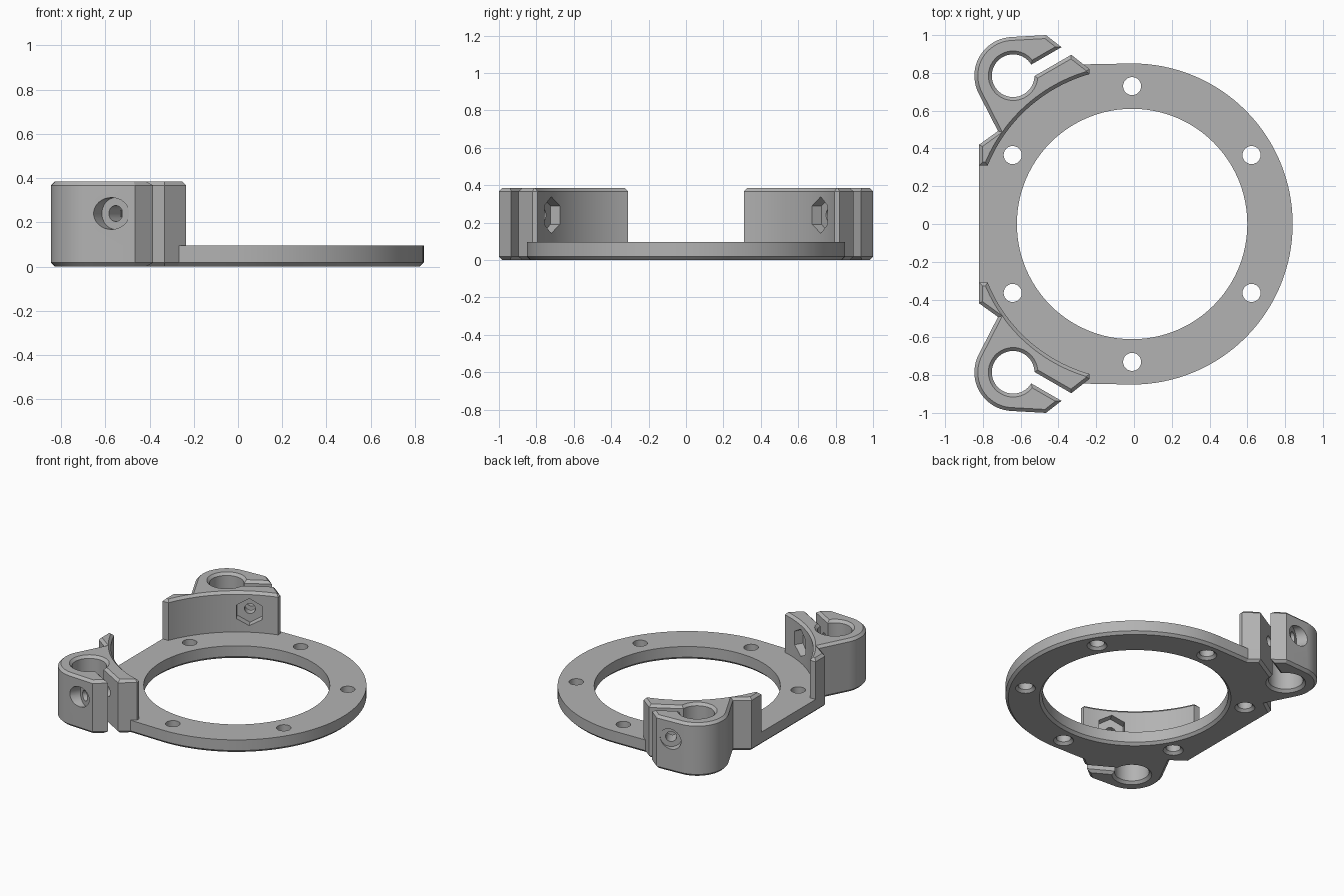
import bpy, bmesh, math
from mathutils import Vector, Matrix

if "Cube" in bpy.data.objects:
    bpy.data.objects.remove(bpy.data.objects["Cube"], do_unlink=True)

GREY = (0.45, 0.45, 0.45, 1)
grey = bpy.data.materials.new("plain grey")
grey.use_nodes = True
grey.diffuse_color = GREY
grey.node_tree.nodes["Principled BSDF"].inputs["Base Color"].default_value = GREY

CHAMFER = 0.018
PLATE_TOP, CLAMP_TOP = 0.095, 0.385
RING = Vector((-0.01, 0))
BOSS = Vector((-0.64, 0.785))
BOSS_R, BORE_R = 0.205, 0.113
SLOT_ANGLE = math.radians(30)
U = Vector((math.cos(SLOT_ANGLE), math.sin(SLOT_ANGLE)))   # along the slot
V = Vector((-U.y, U.x))                                    # across the slot


def arc(center, r, a0, a1, n):
    """Points on an arc, angles in degrees, both ends included."""
    angles = [math.radians(a0 + (a1 - a0) * i / n) for i in range(n + 1)]
    return [center + r * Vector((math.cos(a), math.sin(a))) for a in angles]


def circle(center, r, n, direction=1):
    return arc(center, r, 0, 360 * direction, n)[:-1]


def mirrored(points):
    return [Vector((p.x, -p.y)) for p in reversed(points)]


def inset(points, d):
    """Move a loop by d towards its left, where the material is."""
    out = []
    for i, p in enumerate(points):
        a = (p - points[i - 1]).normalized()
        b = (points[(i + 1) % len(points)] - p).normalized()
        na, nb = Vector((-a.y, a.x)), Vector((-b.y, b.x))
        out.append(p + (na + nb) * d / (1 + na.dot(nb)))
    return out


def prism(name, loops, layers, matrix=Matrix()):
    """Stack the loops through (height, inset) layers and cap both ends."""
    bm = bmesh.new()
    caps = ([], [])
    for loop in loops:
        n = len(loop)
        rows = [[bm.verts.new((p.x, p.y, z)) for p in inset(loop, d)]
                for z, d in layers]
        for low, high in zip(rows, rows[1:]):
            for i in range(n):
                j = (i + 1) % n
                bm.faces.new((low[i], low[j], high[j], high[i]))
        for cap, row in zip(caps, (rows[0], rows[-1])):
            cap += [bm.edges.get((row[i - 1], row[i])) for i in range(n)]
    for cap in caps:
        bmesh.ops.triangle_fill(bm, edges=cap, use_beauty=True)
    bmesh.ops.recalc_face_normals(bm, faces=bm.faces)
    bm.transform(matrix)
    mesh = bpy.data.meshes.new(name)
    bm.to_mesh(mesh)
    bm.free()
    mesh.materials.append(grey)
    obj = bpy.data.objects.new(name, mesh)
    bpy.context.collection.objects.link(obj)
    return obj


def activate(obj):
    bpy.ops.object.select_all(action='DESELECT')
    obj.select_set(True)
    bpy.context.view_layer.objects.active = obj


# Outer side of one clamp: split jaw, keyhole bore, round boss, notch
jaw_tip, wall_tip = Vector((-0.466, 1.0)), Vector((-0.235, 0.82))
edge = wall_tip - jaw_tip
normal = Vector((-edge.y, edge.x))


def slot_mouth(offset):
    start = BOSS + V * offset
    return start + U * (normal.dot(jaw_tip - start) / normal.dot(U))


slot_low, slot_high = -0.058, 0.003
a_low, a_high = [math.degrees(math.asin(s / BORE_R)) + 30 for s in (slot_low, slot_high)]
clamp_side = ([slot_mouth(slot_low)]
              + arc(BOSS, BORE_R, a_low, a_high - 360, 40)
              + [slot_mouth(slot_high), jaw_tip]
              + arc(BOSS, BOSS_R, 93.2, 207.2, 20)
              + [Vector((-0.72, 0.492)), Vector((-0.82, 0.42))])

# Base plate: ring flattened on the left and widened under both clamps
upper = [Vector((-0.267, 0.845))] + clamp_side
outline = arc(RING, 0.85, -90, 90, 64) + upper + mirrored(upper)
holes = [circle(RING, 0.61, 96, -1)]
for k in range(6):
    a = math.radians(30 + 60 * k)
    holes.append(circle(RING + 0.73 * Vector((math.cos(a), math.sin(a))), 0.048, 24, -1))
plate = prism("base_plate", [outline] + holes,
              [(0, CHAMFER), (CHAMFER, 0), (PLATE_TOP, 0)])

# Clamps: raised blocks with a curved wall facing the ring
WALL_R = 0.825
a_start = 180 - math.degrees(math.asin(0.31 / WALL_R))
a_end = math.degrees(math.acos((wall_tip.x - RING.x) / WALL_R))
clamp_loop = ([wall_tip] + clamp_side + [Vector((-0.82, 0.31))]
              + arc(RING, WALL_R, a_start, a_end, 24))

parts = [plate]
for name, sign in (("back_clamp", 1), ("front_clamp", -1)):
    loop = clamp_loop if sign > 0 else mirrored(clamp_loop)
    clamp = prism(name, [loop], [(PLATE_TOP, 0), (CLAMP_TOP - CHAMFER, 0), (CLAMP_TOP, CHAMFER)])

    # Cross bolt hole, round recess outside, hexagon nut pocket inside
    spot = BOSS + U * 0.163
    axis = Vector((V.x, V.y * sign, 0))
    up = Vector((0, 0, 1))
    side = axis.cross(up)
    frame = Matrix((up, side, axis)).transposed().to_4x4()
    frame.translation = (spot.x, spot.y * sign, 0.24)
    for r, n, z0, z1 in ((0.036, 24, -0.3, 0.35),
                         (0.072, 32, 0.108, 0.4),
                         (0.098, 6, -0.3, -0.115)):
        cutter = prism("cutter", [circle(Vector((0, 0)), r, n)], [(z0, 0), (z1, 0)], frame)
        cutter.hide_render = True
        mod = clamp.modifiers.new("cut", 'BOOLEAN')
        mod.operation = 'DIFFERENCE'
        mod.solver = 'EXACT'
        mod.object = cutter
        activate(clamp)
        bpy.ops.object.modifier_apply(modifier=mod.name)
        bpy.data.objects.remove(cutter, do_unlink=True)
    parts.append(clamp)

for part in parts:
    activate(part)
    bpy.ops.object.shade_smooth_by_angle(angle=math.radians(25))
